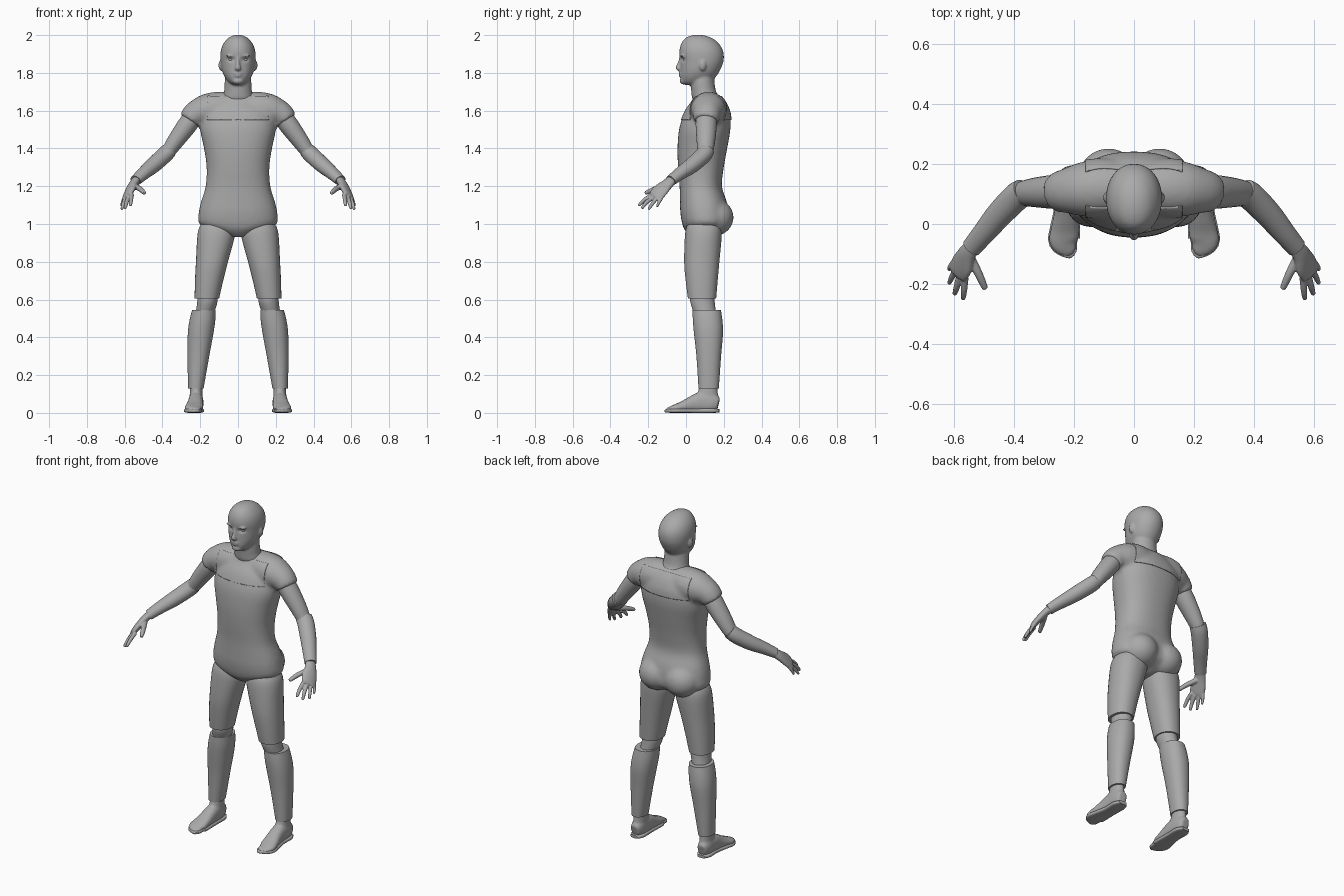
import bpy, bmesh, math
from mathutils import Vector, Matrix

cube = bpy.data.objects.get("Cube")
if cube:
    bpy.data.objects.remove(cube, do_unlink=True)

grey = bpy.data.materials.new("plain grey")
grey.use_nodes = True
grey.diffuse_color = (0.4, 0.4, 0.4, 1)
grey.node_tree.nodes["Principled BSDF"].inputs["Base Color"].default_value = (0.4, 0.4, 0.4, 1)


def flow(rows, steps):
    """Smooth curve through the rows, every column at once."""
    pad = [rows[0]] + list(rows) + [rows[-1]]
    out = []
    for a, b, c, d in zip(pad, pad[1:], pad[2:], pad[3:]):
        for k in range(steps):
            t = k / steps
            out.append([q + t / 2 * (r - p + t * (2 * p - 5 * q + 4 * r - s + t * (3 * (q - r) + s - p)))
                        for p, q, r, s in zip(a, b, c, d)])
    return out + [list(rows[-1])]


def outline(n, power):
    """Unit superellipse."""
    for i in range(n):
        a = math.tau * (i + 0.5) / n
        c, s = math.cos(a), math.sin(a)
        yield (math.copysign(abs(c) ** (2 / power), c), math.copysign(abs(s) ** (2 / power), s))


def skin(bm, rings):
    loops = [[bm.verts.new(p) for p in ring] for ring in rings]
    new = [bm.faces.new(loops[0]), bm.faces.new(loops[-1])]
    for lo, hi in zip(loops, loops[1:]):
        for i in range(len(lo)):
            j = (i + 1) % len(lo)
            new.append(bm.faces.new((lo[i], lo[j], hi[j], hi[i])))
    bmesh.ops.recalc_face_normals(bm, faces=new)


def stack(bm, rows, power=2.0, steps=4, n=32):
    """Level slices: z, front y, back y, inner x, outer x."""
    skin(bm, [[((x0 + x1 + (x1 - x0) * u) / 2, (yf + yb + (yb - yf) * v) / 2, z)
               for u, v in outline(n, power)]
              for z, yf, yb, x0, x1 in flow(rows, steps)])


def tube(bm, rows, ref, power=2.0, steps=4, n=24):
    """Slices across a path: x, y, z, radius along ref, other radius."""
    path = flow(rows, steps)
    pts = [Vector(r[:3]) for r in path]
    rings = []
    for i, (p, r) in enumerate(zip(pts, path)):
        t = (pts[min(i + 1, len(pts) - 1)] - pts[max(i - 1, 0)]).normalized()
        u = Vector(ref)
        u = (u - t * u.dot(t)).normalized()
        v = t.cross(u)
        rings.append([p + u * r[3] * a + v * r[4] * b for a, b in outline(n, power)])
    skin(bm, rings)


def blob(bm, centre, size):
    bmesh.ops.create_uvsphere(bm, u_segments=24, v_segments=14, radius=1,
                              matrix=Matrix.Translation(centre) @ Matrix.Diagonal((*size, 1)))


def finish(name, bm, mirror=False, voxel=0, smooth=0):
    mesh = bpy.data.meshes.new(name)
    bm.to_mesh(mesh)
    bm.free()
    obj = bpy.data.objects.new(name, mesh)
    bpy.context.collection.objects.link(obj)
    if voxel:
        m = obj.modifiers.new("fuse", 'REMESH')
        m.mode, m.voxel_size = 'VOXEL', voxel
        m = obj.modifiers.new("relax", 'SMOOTH')
        m.factor, m.iterations = 0.5, smooth
        deps = bpy.context.evaluated_depsgraph_get()
        obj.data = bpy.data.meshes.new_from_object(obj.evaluated_get(deps))
        obj.modifiers.clear()
    if mirror:
        obj.modifiers.new("other side", 'MIRROR').use_clip = False
    obj.data.materials.clear()
    obj.data.materials.append(grey)
    bpy.ops.object.select_all(action='DESELECT')
    obj.select_set(True)
    bpy.context.view_layer.objects.active = obj
    bpy.ops.object.shade_smooth_by_angle(angle=math.radians(42))
    return obj


def even(rows):
    return [(z, f, b, -w, w) for z, f, b, w in rows]


# Suit: trunk, short sleeves and seat fused together
bm = bmesh.new()
stack(bm, even([(.93, .03, .13, .035), (.965, -.005, .19, .13), (1.0, -.02, .225, .205), (1.06, -.03, .225, .208),
                (1.12, -.032, .215, .195), (1.2, -.034, .19, .171), (1.3, -.042, .2, .166), (1.4, -.045, .218, .18),
                (1.5, -.037, .235, .2), (1.57, -.015, .235, .19), (1.61, .005, .225, .165),
                (1.65, .035, .205, .12), (1.69, .055, .17, .08)]), power=2.3, n=48)
for s in (1, -1):
    tube(bm, [(s * x, y, z, a, b) for x, y, z, a, b in
              [(.04, .12, 1.615, .085, .085), (.11, .12, 1.61, .095, .09), (.175, .115, 1.598, .09, .087),
               (.228, .11, 1.58, .074, .069), (.256, .106, 1.545, .067, .061)]], (0, 1, 0), n=32)
    blob(bm, (s * .085, .145, 1.035), (.105, .108, .1))
suit = finish("suit", bm, voxel=.011, smooth=7)

# Raised yoke over chest, shoulders and back
bm = bmesh.new()
bm.from_mesh(suit.data)
for co, no in [((.16, 0, 0), (1, 0, 0)), ((-.16, 0, 0), (-1, 0, 0)), ((0, 0, 1.55), (0, 0, -1)),
               ((0, 0, 1.675), (0, 0, 1))]:
    bmesh.ops.bisect_plane(bm, geom=bm.verts[:] + bm.edges[:] + bm.faces[:],
                           plane_co=co, plane_no=no, clear_outer=True)
bm.normal_update()
for v in bm.verts:
    v.co += v.normal * .005
yoke = finish("yoke", bm)
yoke.modifiers.new("thickness", 'SOLIDIFY').thickness = .008

# Head and neck, fused with the features
bm = bmesh.new()
stack(bm, even([(1.735, .0, .11, .025), (1.748, -.022, .135, .047), (1.775, -.03, .155, .068),
                (1.81, -.03, .178, .084), (1.86, -.03, .198, .092), (1.91, -.035, .198, .092),
                (1.95, -.027, .178, .08), (1.98, -.008, .145, .057), (1.995, .02, .11, .034),
                (2.001, .05, .08, .012)]), power=2.1, n=48)
stack(bm, even([(1.62, .06, .175, .075), (1.66, .035, .185, .085), (1.7, .028, .16, .074),
                (1.76, .025, .15, .07), (1.82, .04, .15, .065)]))
tube(bm, [(0, -.028, 1.882, .007, .008), (0, -.036, 1.85, .009, .01), (0, -.041, 1.826, .015, .014),
          (0, -.03, 1.815, .012, .008)], (1, 0, 0), n=16)
blob(bm, (0, -.028, 1.797), (.024, .011, .006))
blob(bm, (0, -.027, 1.784), (.021, .011, .006))
blob(bm, (0, -.012, 1.757), (.03, .022, .018))
for s in (1, -1):
    blob(bm, (s * .091, .088, 1.84), (.012, .018, .029))
    blob(bm, (s * .036, -.02, 1.89), (.028, .011, .007))
head = finish("head", bm, voxel=.006, smooth=3)
for v in head.data.vertices:  # eye sockets
    if v.co.y < .04:
        d = ((abs(v.co.x) - .037) / .018) ** 2 + ((v.co.z - 1.871) / .011) ** 2
        v.co.y += .011 * math.exp(-d)

bm = bmesh.new()
blob(bm, (.037, .0, 1.871), (.015, .015, .012))
finish("eyes", bm, mirror=True)

# Arms
bm = bmesh.new()
tube(bm, [(.22, .108, 1.59, .054, .05), (.27, .107, 1.522, .056, .052), (.33, .105, 1.44, .049, .045),
          (.372, .1, 1.38, .041, .037), (.4, .08, 1.355, .036, .034)], (0, 1, 0))
finish("upper_arms", bm, mirror=True)

bm = bmesh.new()
tube(bm, [(.367, .106, 1.388, .046, .041), (.395, .087, 1.36, .047, .043), (.45, .03, 1.31, .044, .041),
          (.5, -.03, 1.268, .038, .034), (.542, -.08, 1.23, .033, .028)], (1, 1, 0))
finish("forearms", bm, mirror=True)

# Hands: flat palm, thumb and four fingers
bm = bmesh.new()
tube(bm, [(.535, -.072, 1.236, .028, .022), (.556, -.1, 1.21, .034, .021), (.572, -.135, 1.178, .045, .019),
          (.585, -.158, 1.152, .043, .016), (.59, -.17, 1.142, .036, .01)], (-.04, -.065, .025))
fingers = [((.546, -.11, 1.2), (.518, -.165, 1.185), (.497, -.212, 1.165), .015),
           ((.562, -.178, 1.155), (.566, -.22, 1.128), (.569, -.248, 1.1), .0115),
           ((.58, -.17, 1.145), (.59, -.208, 1.115), (.597, -.232, 1.085), .0115),
           ((.594, -.152, 1.14), (.607, -.178, 1.108), (.615, -.196, 1.08), .0105),
           ((.602, -.128, 1.14), (.612, -.143, 1.115), (.615, -.152, 1.094), .0095)]
for base, mid, tip, r in fingers:
    end = Vector(tip) + (Vector(tip) - Vector(mid)).normalized() * .005
    tube(bm, [(*base, r, r), (*mid, r * .95, r * .95), (*tip, r * .7, r * .7), (*end, r * .25, r * .25)],
         (1, 0, .3), n=12)
finish("hands", bm, mirror=True, voxel=.004, smooth=3)

# Legs
bm = bmesh.new()
stack(bm, [(1.0, .01, .18, .03, .195), (.95, -.005, .19, .014, .214), (.8, -.01, .177, .053, .223),
           (.7, -.002, .168, .078, .228), (.605, .01, .16, .1, .23)], power=2.2)
finish("thighs", bm, mirror=True)

bm = bmesh.new()
stack(bm, [(.65, .025, .15, .11, .215), (.59, .022, .152, .108, .216), (.52, .045, .16, .13, .225)])
finish("knees", bm, mirror=True)

bm = bmesh.new()
stack(bm, [(.545, .035, .185, .118, .243), (.49, .036, .193, .12, .257), (.42, .042, .196, .13, .266),
           (.3, .055, .186, .152, .268), (.13, .066, .174, .182, .264)], power=2.2)
finish("shins", bm, mirror=True)

# Feet: ankle and instep fused, with a thin sole
bm = bmesh.new()
stack(bm, [(.16, .075, .165, .19, .255), (.11, .062, .168, .188, .255), (.05, .04, .172, .185, .26)])
tube(bm, [(.225, .172, .045, .026, .035), (.223, .14, .052, .037, .05), (.223, .08, .056, .04, .054),
          (.225, .03, .046, .042, .042), (.23, -.02, .033, .047, .028), (.233, -.06, .024, .048, .02),
          (.214, -.092, .017, .026, .011), (.206, -.102, .014, .012, .005)], (1, 0, 0), power=2.4)
finish("feet", bm, mirror=True, voxel=.007, smooth=5)

bm = bmesh.new()
tube(bm, [(.225, .176, .011, .024, .009), (.223, .14, .012, .042, .012), (.223, .06, .012, .042, .012),
          (.23, -.02, .012, .051, .012), (.232, -.06, .012, .051, .012), (.21, -.098, .011, .024, .009),
          (.203, -.107, .01, .008, .005)], (1, 0, 0), power=3.5)
finish("soles", bm, mirror=True)
